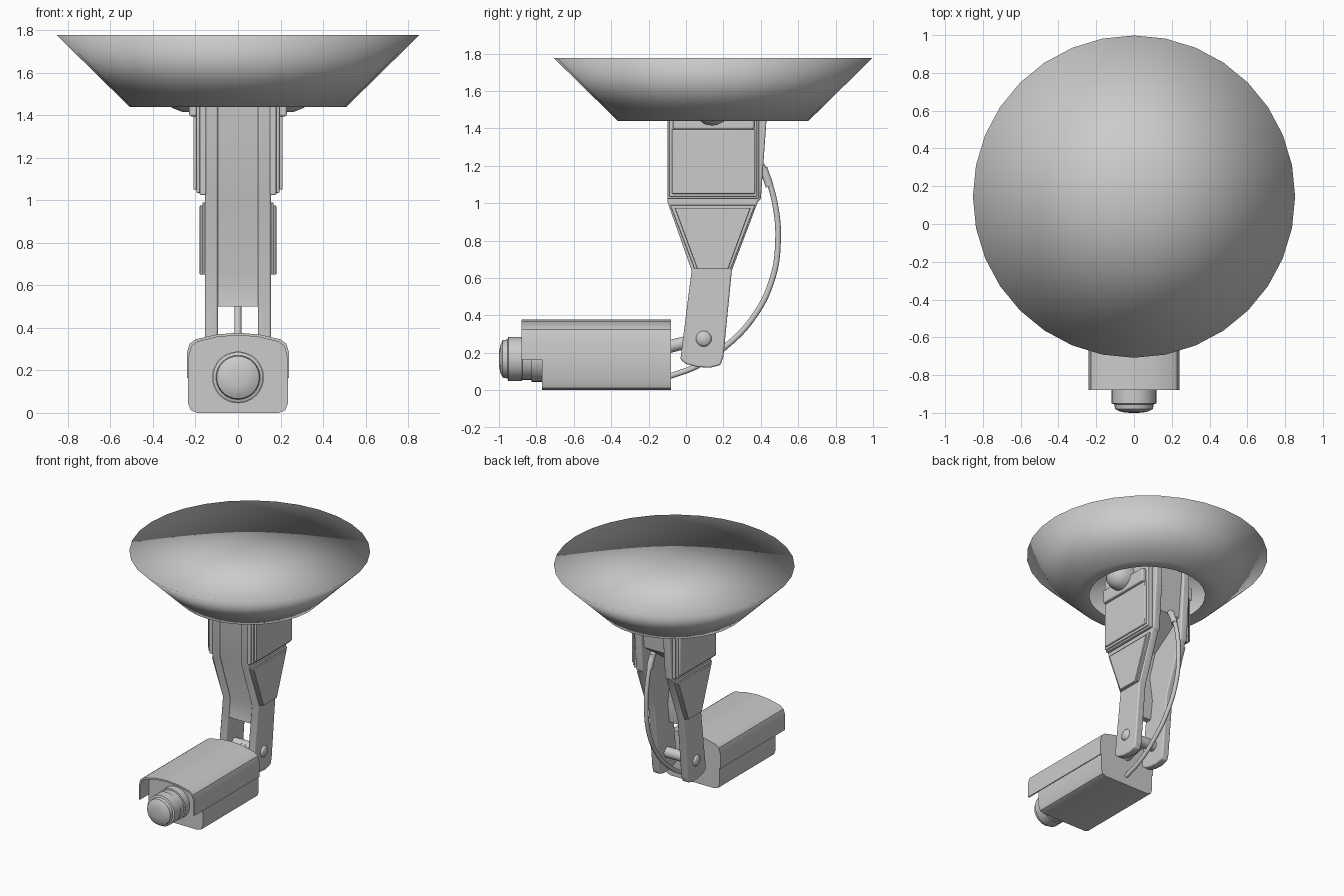
import bpy, bmesh, math
from mathutils import Vector

cube = bpy.data.objects.get("Cube")
if cube:
    bpy.data.objects.remove(cube)

grey = bpy.data.materials.new("light grey")
grey.use_nodes = True
GREY = (0.6, 0.6, 0.6, 1)
grey.diffuse_color = GREY
grey.node_tree.nodes["Principled BSDF"].inputs["Base Color"].default_value = GREY


def finish(name, bm, bevel=0, angle=35, fix=True):
    if fix:
        bmesh.ops.recalc_face_normals(bm, faces=bm.faces)
    me = bpy.data.meshes.new(name)
    bm.to_mesh(me)
    bm.free()
    ob = bpy.data.objects.new(name, me)
    bpy.context.collection.objects.link(ob)
    me.materials.append(grey)
    if bevel:
        m = ob.modifiers.new("bevel", 'BEVEL')
        m.width, m.segments = bevel, 3
        m.limit_method, m.angle_limit = 'ANGLE', math.radians(30)
        angle = 60
    bpy.ops.object.select_all(action='DESELECT')
    ob.select_set(True)
    bpy.context.view_layer.objects.active = ob
    if angle >= 180:
        bpy.ops.object.shade_smooth()
    else:
        bpy.ops.object.shade_smooth_by_angle(angle=math.radians(angle))
    return ob


def prism(name, pts, a, b, axis="x", bevel=0):
    """Extrude a (y, z) outline along x, or an (x, z) outline along y."""
    put = (lambda p, t: (t, p[0], p[1])) if axis == "x" else (lambda p, t: (p[0], t, p[1]))
    bm = bmesh.new()
    lo = [bm.verts.new(put(p, a)) for p in pts]
    hi = [bm.verts.new(put(p, b)) for p in pts]
    bm.faces.new(lo)
    bm.faces.new(hi)
    for i in range(len(pts)):
        j = (i + 1) % len(pts)
        bm.faces.new((lo[i], lo[j], hi[j], hi[i]))
    return finish(name, bm, bevel)


def lathe(name, profile, centre, axis, n=32, angle=35, fix=True):
    """Spin (radius, distance) points about an axis; radius 0 closes an end."""
    rot = Vector((0, 0, 1)).rotation_difference(Vector(axis))
    bm = bmesh.new()
    rings = []
    for r, h in profile:
        count = n if r else 1
        rings.append([bm.verts.new(Vector(centre) + rot @ Vector(
            (r * math.cos(math.tau * k / n), r * math.sin(math.tau * k / n), h)))
            for k in range(count)])
    for a, b in zip(rings, rings[1:]):
        for k in range(n):
            j = (k + 1) % n
            quad = [a[k % len(a)], a[j % len(a)], b[j % len(b)], b[k % len(b)]]
            bm.faces.new(list(dict.fromkeys(quad)))
    return finish(name, bm, 0, angle, fix)


def tube(name, pts, radius):
    cu = bpy.data.curves.new(name, 'CURVE')
    cu.dimensions, cu.bevel_depth = '3D', radius
    cu.bevel_resolution, cu.use_fill_caps = 3, True
    sp = cu.splines.new('BEZIER')
    sp.bezier_points.add(len(pts) - 1)
    for bp, (y, z) in zip(sp.bezier_points, pts):
        bp.co = (0, y, z)
        bp.handle_left_type = bp.handle_right_type = 'AUTO'
    cu.materials.append(grey)
    ob = bpy.data.objects.new(name, cu)
    bpy.context.collection.objects.link(ob)


# Ceiling dish: flat top, flared wall, open lip underneath
lathe("ceiling_dish", [(0.41, 1.45), (0.51, 1.44), (0.853, 1.777), (0, 1.777)],
      (0, 0.145, 0), (0, 0, 1), 32, 180)

# Central web of the bracket, hollow behind its lower half
web = [(-0.085, 1.74), (-0.085, 1.02), (0.04, 0.65), (0.025, 0.5), (0.07, 0.5),
       (0.09, 0.65), (0.06, 0.85), (0.12, 1.02), (0.28, 1.13), (0.38, 1.2), (0.41, 1.5), (0.41, 1.74)]
prism("bracket_web", web, -0.1, 0.1)

rail = [(-0.1, 1.74), (-0.1, 1.01), (0.03, 0.64), (-0.03, 0.165), (0, 0.14), (0.06, 0.124),
        (0.13, 0.12), (0.185, 0.135), (0.2, 0.18), (0.245, 0.64), (0.385, 1.01),
        (0.4, 1.02), (0.43, 1.44), (0.43, 1.74)]


def rect(y0, y1, z0, z1):
    return [(y0, z0), (y1, z0), (y1, z1), (y0, z1)]


taper = [(-0.085, 0.99), (0.37, 0.99), (0.24, 0.65), (0.045, 0.65)]
taper_face = [(-0.06, 0.975), (0.345, 0.975), (0.225, 0.65), (0.06, 0.65)]
for side, s in (("left", 1), ("right", -1)):
    # Bent side rail reaching down to the pivot
    prism(side + "_rail", rail, s * 0.095, s * 0.155, bevel=0.015)
    # Stepped cover on the upper half
    prism(side + "_cover_base", rect(-0.1, 0.39, 1.025, 1.72), s * 0.15, s * 0.18, bevel=0.006)
    prism(side + "_cover_step", rect(-0.09, 0.38, 1.035, 1.72), s * 0.17, s * 0.195, bevel=0.006)
    prism(side + "_cover_face", rect(-0.075, 0.37, 1.05, 1.395), s * 0.19, s * 0.21, bevel=0.006)
    prism(side + "_cover_flange", rect(-0.07, 0.365, 1.395, 1.5), s * 0.19, s * 0.23, bevel=0.01)
    # Tapered plates below the cover
    prism(side + "_taper_plate", taper, s * 0.15, s * 0.168, bevel=0.004)
    prism(side + "_taper_face", taper_face, s * 0.16, s * 0.18, bevel=0.004)
    # Mounting knob inside the dish and screw at the pivot
    lathe(side + "_mount_knob", [(0.1, 0), (0.1, 0.06), (0.08, 0.11), (0.04, 0.135), (0, 0.14)],
          (s * 0.2, 0.14, 1.515), (s, 0, 0), 20, 60)
    lathe(side + "_pivot_screw", [(0.042, 0), (0.042, 0.008), (0.03, 0.018), (0, 0.023)],
          (s * 0.152, 0.095, 0.275), (s, 0, 0), 20, 60)

# Pivot barrel and the stub joining it to the camera
lathe("pivot_barrel", [(0, -0.1), (0.04, -0.1), (0.04, 0.1), (0, 0.1)],
      (0, 0.095, 0.275), (1, 0, 0), 20)
tube("camera_stub", [(-0.12, 0.225), (0, 0.255), (0.095, 0.275)], 0.036)

# Signal cable with its plug at the top
tube("cable", [(-0.1, 0.07), (0.06, 0.13), (0.22, 0.24), (0.36, 0.39), (0.46, 0.59),
               (0.492, 0.8), (0.475, 1.0), (0.42, 1.19)], 0.016)
tube("cable_plug", [(0.447, 1.09), (0.43, 1.14), (0.4, 1.2)], 0.023)

# Camera body: boxy section with rounded corners and an arched roof
half = [(0.19, 0), (0.222, 0.012), (0.235, 0.045), (0.235, 0.28), (0.222, 0.32), (0.195, 0.34), (0.1, 0.362)]
body = half + [(0, 0.368)] + [(-x, z) for x, z in reversed(half)]
prism("camera_body", body, -0.77, -0.08, "y")

# Thin hood wrapping the upper body and overhanging the lens
hood = [(0.241, 0.165), (0.241, 0.28), (0.228, 0.325), (0.2, 0.346), (0.1, 0.369)]
outer = hood + [(0, 0.377)] + [(-x, z) for x, z in reversed(hood)]
inner = [(x * 0.955, z - 0.012 * (z > 0.2)) for x, z in reversed(outer)]
prism("camera_hood", outer + inner, -0.88, -0.08, "y")

# Lens barrel with collar, ring and domed glass
lathe("lens", [(0.122, 0), (0.122, 0.06), (0.112, 0.062), (0.112, 0.11), (0.118, 0.112),
               (0.118, 0.185), (0.104, 0.19), (0.1, 0.215), (0.085, 0.222), (0.07, 0.229),
               (0.04, 0.234), (0, 0.235)],
      (0, -0.765, 0.167), (0, -1, 0))
